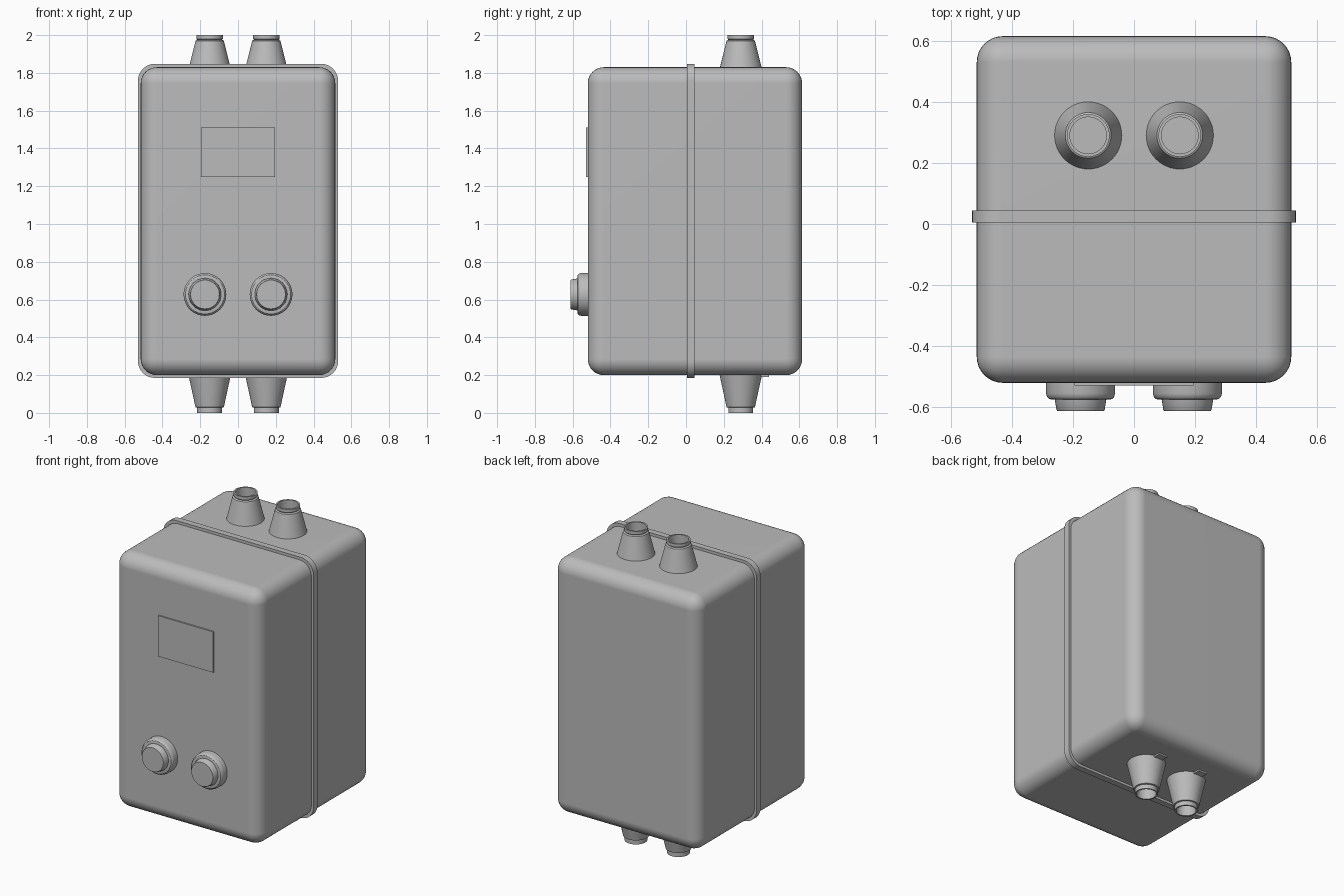
import bpy, bmesh, math
from mathutils import Matrix, Vector

if "Cube" in bpy.data.objects:
    bpy.data.objects.remove(bpy.data.objects["Cube"], do_unlink=True)

grey = bpy.data.materials.new("light grey")
grey.use_nodes = True
colour = (0.5, 0.5, 0.5, 1)
grey.diffuse_color = colour
grey.node_tree.nodes["Principled BSDF"].inputs["Base Color"].default_value = colour


def finish(bm, name, weighted=False):
    bmesh.ops.recalc_face_normals(bm, faces=bm.faces)
    mesh = bpy.data.meshes.new(name)
    bm.to_mesh(mesh)
    bm.free()
    mesh.materials.append(grey)
    obj = bpy.data.objects.new(name, mesh)
    bpy.context.collection.objects.link(obj)
    bpy.ops.object.select_all(action='DESELECT')
    obj.select_set(True)
    bpy.context.view_layer.objects.active = obj
    bpy.ops.object.shade_smooth_by_angle(angle=math.radians(30))
    if weighted:
        mod = obj.modifiers.new("even shading", 'WEIGHTED_NORMAL')
        mod.keep_sharp = True
    return obj


def box(name, low, high, radius=0, along_y_only=False):
    low, high = Vector(low), Vector(high)
    bm = bmesh.new()
    bmesh.ops.create_cube(bm, size=1, matrix=Matrix.Translation((low + high) / 2)
                          @ Matrix.Diagonal((*(high - low), 1)))
    if radius:
        edges = [e for e in bm.edges if not along_y_only
                 or abs(e.verts[0].co.y - e.verts[1].co.y) > 0.001]
        bmesh.ops.bevel(bm, geom=edges, offset=radius, segments=8,
                        profile=0.5, affect='EDGES')
    return finish(bm, name, radius > 0)


def lathe(name, profile, matrix, steps=48):
    """Spin (radius, height) points about local z."""
    bm = bmesh.new()
    verts = [bm.verts.new((r, 0, h)) for r, h in profile]
    edges = [bm.edges.new(pair) for pair in zip(verts, verts[1:])]
    bmesh.ops.spin(bm, geom=verts + edges, cent=(0, 0, 0), axis=(0, 0, 1),
                   angle=math.tau, steps=steps)
    bmesh.ops.remove_doubles(bm, verts=bm.verts, dist=0.0005)
    bm.transform(matrix)
    return finish(bm, name)


# Rounded housing, seam flange and front name plate
box("housing", (-0.515, -0.52, 0.2), (0.515, 0.615, 1.83), 0.085)
box("seam_flange", (-0.53, 0.005, 0.185), (0.53, 0.045, 1.848), 0.09, True)
box("front_plate", (-0.195, -0.529, 1.25), (0.195, -0.515, 1.51))

# Hollow tapered cable glands above and below
bore = [(0.06, -0.02), (0.06, 0)]
top_gland = [(0.11, 0), (0.075, 0.14), (0.066, 0.145), (0.07, 0.15), (0.07, 0.17),
             (0.06, 0.17), (0.06, 0), (0, 0)]
low_gland = [(0.112, 0), (0.075, 0.17), (0.066, 0.172), (0.066, 0.2),
             (0.057, 0.2), (0.057, 0.01), (0, 0.01)]
# Push button collar with a rounded rim, and the tapered cap inside it
collar = [(0.113, -0.01), (0.113, 0.035), (0.11, 0.046), (0.103, 0.053),
          (0.094, 0.055), (0.086, 0.055), (0.086, 0.045), (0, 0.045)]
cap = [(0.086, 0.045), (0.079, 0.088), (0.076, 0.092), (0, 0.092)]

flip = Matrix.Rotation(math.pi, 4, 'X')
forward = Matrix.Rotation(math.pi / 2, 4, 'X')
for side, s in (("right", -1), ("left", 1)):
    gx, bx = s * 0.15, s * 0.175
    lathe(f"{side}_top_gland", top_gland, Matrix.Translation((gx, 0.29, 1.83)))
    lathe(f"{side}_bottom_gland", low_gland, Matrix.Translation((gx, 0.29, 0.2)) @ flip)
    box(f"{side}_bottom_tab", (gx - 0.03, 0.37, 0.19), (gx + 0.03, 0.44, 0.205))
    at = Matrix.Translation((bx, -0.52, 0.627)) @ forward
    lathe(f"{side}_button_collar", collar, at)
    lathe(f"{side}_button_cap", cap, at)
